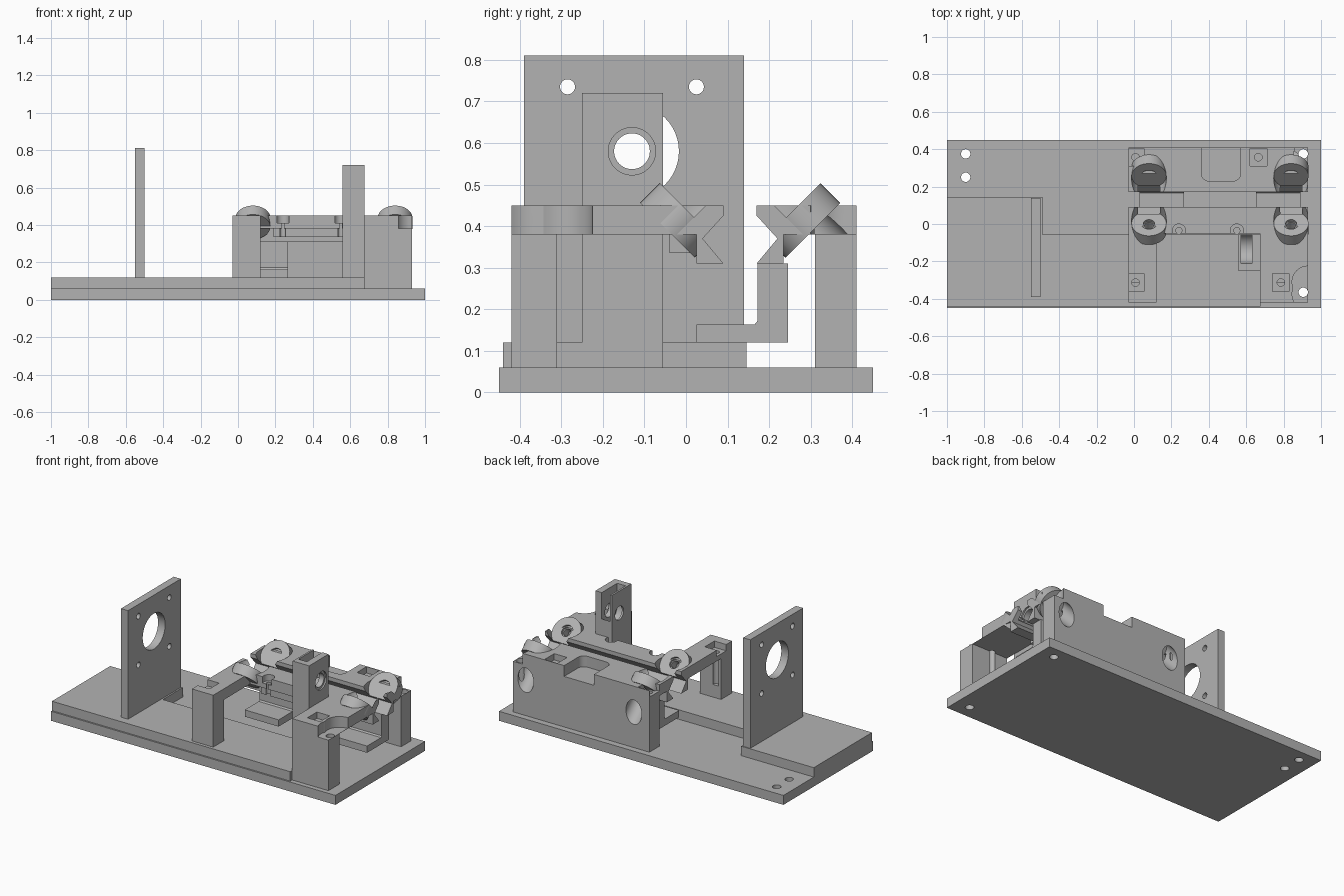
import bpy, bmesh, math
from mathutils import Vector

if "Cube" in bpy.data.objects:
    bpy.data.objects.remove(bpy.data.objects["Cube"], do_unlink=True)

grey = bpy.data.materials.new("machined grey")
grey.use_nodes = True
COLOR = (0.45, 0.45, 0.45, 1)
grey.diffuse_color = COLOR
grey.node_tree.nodes["Principled BSDF"].inputs["Base Color"].default_value = COLOR

MID_Y, MID_X = 0.13, 0.46      # centre of the slide channel
X0, X1 = -0.03, 0.93           # ends of the slide body


def make(name, bm):
    bmesh.ops.recalc_face_normals(bm, faces=bm.faces)
    mesh = bpy.data.meshes.new(name)
    bm.to_mesh(mesh)
    bm.free()
    mesh.materials.append(grey)
    ob = bpy.data.objects.new(name, mesh)
    bpy.context.scene.collection.objects.link(ob)
    return ob


def prism(name, pts, lo, hi, axis="x"):
    """Extrude a profile: (y, z) points along x, or (x, y) points along z."""
    bm = bmesh.new()
    place = (lambda p: (lo, *p)) if axis == "x" else (lambda p: (*p, lo))
    face = bm.faces.new([bm.verts.new(place(p)) for p in pts])
    ext = bmesh.ops.extrude_face_region(bm, geom=[face])
    step = Vector((hi - lo, 0, 0)) if axis == "x" else Vector((0, 0, hi - lo))
    bmesh.ops.translate(bm, vec=step,
                        verts=[v for v in ext["geom"] if isinstance(v, bmesh.types.BMVert)])
    return make(name, bm)


def box(name, x0, x1, y0, y1, z0, z1):
    return prism(name, [(y0, z0), (y1, z0), (y1, z1), (y0, z1)], x0, x1)


def rod(name, start, end, r, sides=48):
    a, b = Vector(start), Vector(end)
    bm = bmesh.new()
    bmesh.ops.create_cone(bm, cap_ends=True, segments=sides, radius1=r, radius2=r,
                          depth=(b - a).length)
    bm.transform(Vector((0, 0, 1)).rotation_difference(b - a).to_matrix().to_4x4())
    bmesh.ops.translate(bm, vec=(a + b) / 2, verts=bm.verts)
    return make(name, bm)


def cut(target, *cutters):
    bpy.context.view_layer.objects.active = target
    for c in cutters:
        c.hide_render = True
        mod = target.modifiers.new("cut", "BOOLEAN")
        mod.operation, mod.solver, mod.object = "DIFFERENCE", "EXACT", c
        bpy.ops.object.modifier_apply(modifier=mod.name)
        bpy.data.objects.remove(c, do_unlink=True)


def hole(x, y, r, z0=-0.1, z1=0.6):
    return rod("hole_cutter", (x, y, z0), (x, y, z1), r, 32)


def nut_pocket(x, y):
    return [box("pocket_cutter", x - 0.045, x + 0.045, y - 0.048, y + 0.048, 0.41, 0.6),
            hole(x, y, 0.02, 0.2)]


def mirror(pts):
    return [(2 * MID_Y - y, z) for y, z in pts]


# Base plate and the stepped plate on top of it
base = box("base_plate", -1, 1, -0.45, 0.45, 0, 0.06)
cut(base, hole(-0.9, 0.375, 0.025), hole(-0.9, 0.25, 0.025),
    hole(0.905, 0.375, 0.025), hole(0.905, -0.365, 0.025))
prism("step_plate", [(-1, -0.44), (0.675, -0.44), (0.675, -0.055), (-0.49, -0.055),
                     (-0.49, 0.145), (-1, 0.145)], 0.06, 0.12, "z")

# Motor plate with its bore and four bolt holes
SHAFT_Y, SHAFT_Z = -0.13, 0.58


def shaft_bore(x0, x1, r, dy=0, dz=0):
    return rod("bore_cutter", (x0, SHAFT_Y + dy, SHAFT_Z + dz),
               (x1, SHAFT_Y + dy, SHAFT_Z + dz), r)


motor = box("motor_plate", -0.55, -0.50, -0.39, 0.14, 0.12, 0.81)
cut(motor, shaft_bore(-0.7, -0.4, 0.113),
    *[shaft_bore(-0.7, -0.4, 0.018, dy, dz) for dy in (-0.155, 0.155) for dz in (-0.155, 0.155)])

# Bearing pillar with an open-topped round pocket
pillar = box("bearing_pillar", 0.56, 0.675, -0.25, -0.055, 0.12, 0.72)
cut(pillar, shaft_bore(0.5, 0.8, 0.043), shaft_bore(0.665, 0.8, 0.057),
    shaft_bore(0.572, 0.631, 0.08),
    box("slot_cutter", 0.572, 0.631, SHAFT_Y - 0.08, SHAFT_Y + 0.08, SHAFT_Z, 0.9))

# Slide rails with facing V grooves
rail = [(-0.05, 0.38), (0.025, 0.38), (0.025, 0.31), (0.09, 0.31), (0.04, 0.37),
        (0.09, 0.425), (0.09, 0.45), (-0.05, 0.45)]
front_rail = prism("front_rail", rail, X0, X1)
rear_profile = mirror(rail[1:-1]) + [(0.41, 0.45), (0.41, 0.06), (0.31, 0.06), (0.31, 0.38)]
rear_body = prism("rear_rail_and_wall", rear_profile, X0, X1)
rib = box("front_rail_rib", 0.19, 0.73, -0.04, 0.03, 0.335, 0.385)

# Counterbored screw notches along the front rail
for x in (0.24, 0.55):
    cut(front_rail, hole(x, -0.035, 0.035, 0.41), hole(x, -0.035, 0.016, 0.3))
    cut(rib, hole(x, -0.035, 0.016, 0.3))

# Front legs and the arms that reach the rail


def leg(name, x0, x1, foot):
    return prism(name, [(-0.42, foot), (-0.31, foot), (-0.31, 0.38), (-0.05, 0.38),
                        (-0.05, 0.45), (-0.42, 0.45)], x0, x1)


left_leg = leg("left_front_leg", X0, 0.12, 0.12)
cut(left_leg, *nut_pocket(0.008, -0.313))
right_leg = leg("right_front_leg", 0.675, X1, 0.06)
cut(right_leg, *nut_pocket(0.785, -0.313), hole(0.905, -0.365, 0.025),
    hole(0.93, -0.31, 0.085, 0.381), hole(0.93, -0.375, 0.085, 0.381))

# Rear wall details: nut pockets, corner screw and rounded notch
arc = [(0.04 * math.cos(t * math.pi / 12), 0.04 * math.sin(t * math.pi / 12)) for t in range(7)]
notch = ([(0.36, 0.5)] + [(0.40 - c, 0.27 - s) for c, s in arc]
         + [(0.53 + c, 0.27 - s) for c, s in reversed(arc)] + [(0.57, 0.5)])
cut(rear_body, *nut_pocket(0.008, 0.357), *nut_pocket(0.665, 0.357),
    hole(0.905, 0.375, 0.025), hole(0.93, 0.375, 0.075, 0.381),
    prism("notch_cutter", notch, 0.381, 0.6, "z"))

# Tilted roller seats: u runs across the seat, w along its axis
AXIS_U, SEAT_R = -0.435, 0.093
channel = rail[2:6] + [(0.09, 0.6)]
channel += list(reversed(mirror(channel)))


def tilted(name, x, w0, w1, r, rear):
    ends = []
    for w in (w0, w1):
        y, z = (w + AXIS_U) / 2, (w - AXIS_U) / 2
        ends.append((x, 2 * MID_Y - y if rear else y, z))
    return rod(name, *ends, r)


for rear, row in ((False, "front"), (True, "rear")):
    body = rear_body if rear else front_rail
    for x, side in ((0.08, "left"), (0.84, "right")):
        cut(body, tilted("seat_cutter", x, 0.44, 0.72, SEAT_R, rear))
        if rear:
            cut(body, tilted("access_cutter", x, -0.2, 0.36, 0.055, rear))
        else:
            cut(body, tilted("bolt_cutter", x, 0.2, 0.6, 0.03, rear))
        seat = tilted(f"{row}_{side}_roller_seat", x, 0.345, 0.44, SEAT_R, rear)
        cut(seat, prism("channel_cutter", channel, -0.2, 1.2),
            tilted("bolt_cutter", x, 0.2, 0.6, 0.024, rear),
            tilted("recess_cutter", x, 0.42, 0.6, 0.042, rear))

# Hanging L brackets under the channel
for side, x0, x1 in (("left", 0.03, 0.268), ("right", 0.652, 0.89)):
    box(f"{side}_bracket_foot", x0, x1, 0.025, 0.245, 0.12, 0.143)
    prism(f"{side}_bracket", [(0.025, 0.143), (0.245, 0.143), (0.245, 0.31), (0.172, 0.31),
                              (0.172, 0.172), (0.165, 0.163), (0.025, 0.163)], x0, x1)

# Smooth the round surfaces and keep the edges sharp
for ob in bpy.context.scene.objects:
    if ob.type == "MESH":
        bpy.ops.object.select_all(action="DESELECT")
        ob.select_set(True)
        bpy.context.view_layer.objects.active = ob
        bpy.ops.object.shade_smooth_by_angle(angle=math.radians(30))
